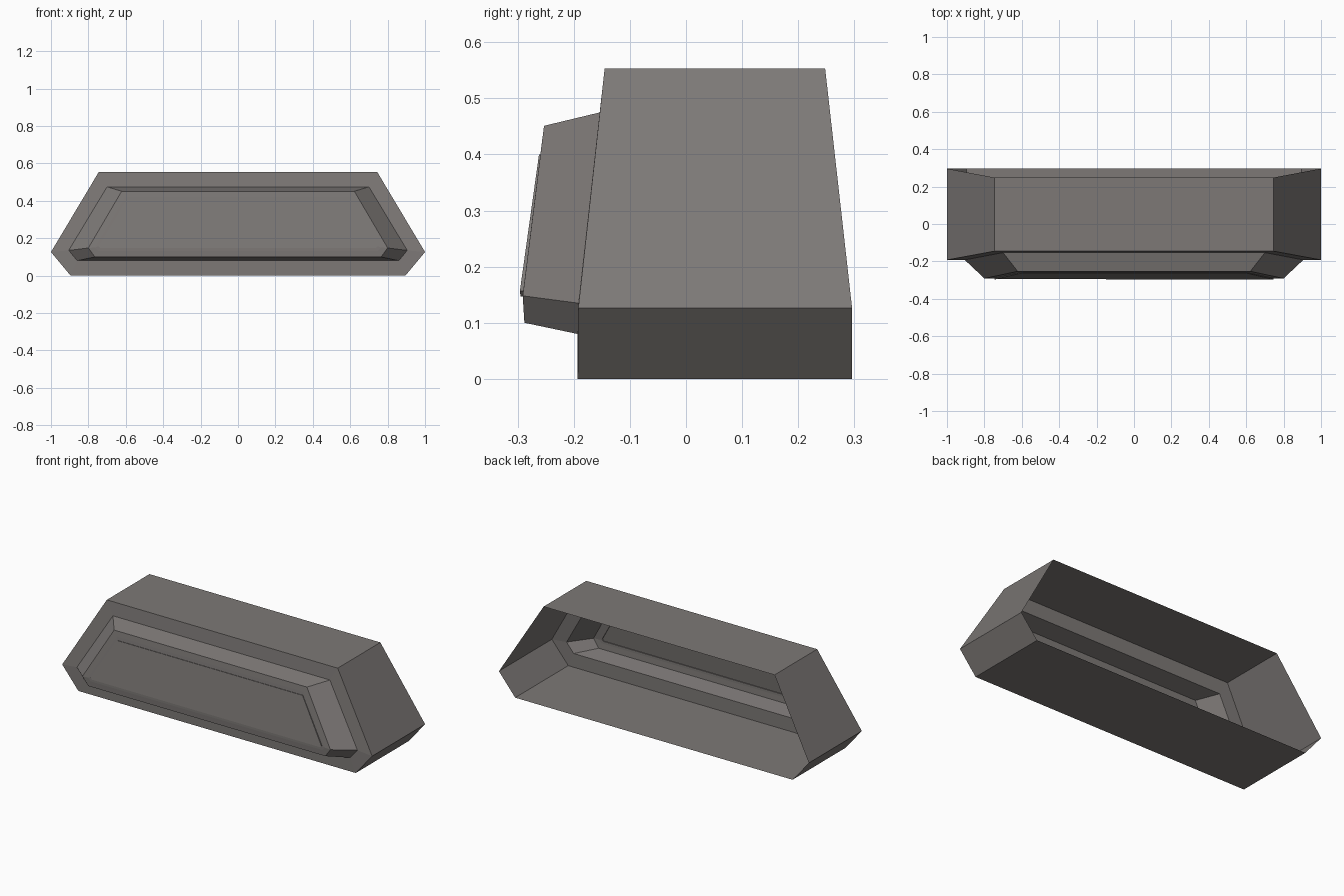
import bpy, bmesh

mat = bpy.data.materials.new("warm grey")
mat.diffuse_color = (0.205, 0.19, 0.183, 1)

# Each six-sided loop: (half width, y, z) for the top, widest and bottom corners
loops = [
    [(0.745, 0.248, 0.553), (1.00, 0.296, 0.126), (0.895, 0.296, 0.0)],       # open back rim
    [(0.745, -0.145, 0.553), (1.00, -0.192, 0.126), (0.895, -0.193, 0.0)],    # front rim
    [(0.700, -0.153, 0.475), (0.905, -0.192, 0.135), (0.860, -0.193, 0.08)],  # flat border
    [(0.622, -0.253, 0.451), (0.800, -0.291, 0.148), (0.765, -0.288, 0.10)],  # raised frame
    [(0.602, -0.257, 0.420), (0.765, -0.291, 0.150), (0.748, -0.290, 0.132)], # frame inner edge
    [(0.600, -0.259, 0.400), (0.745, -0.290, 0.157), (0.735, -0.290, 0.147)], # panel foot
    [(0.600, -0.262, 0.400), (0.745, -0.296, 0.157), (0.735, -0.295, 0.147)], # panel face
]

# Hollow casing, frame and panel as one lofted sheet, open at the back
bm = bmesh.new()
rings = []
for half in loops:
    pts = half + [(-x, y, z) for x, y, z in reversed(half)]
    rings.append([bm.verts.new(p) for p in pts])
for a, b in zip(rings, rings[1:]):
    for i in range(6):
        j = (i + 1) % 6
        bm.faces.new((a[i], a[j], b[j], b[i]))
bm.faces.new(rings[-1])
bmesh.ops.recalc_face_normals(bm, faces=bm.faces)
bm.faces.ensure_lookup_table()
if bm.faces[-1].normal.y > 0:      # panel must face the front
    bmesh.ops.reverse_faces(bm, faces=bm.faces)

mesh = bpy.data.meshes.new("casing")
bm.to_mesh(mesh)
bm.free()
mesh.materials.append(mat)
casing = bpy.data.objects.new("casing", mesh)
bpy.context.collection.objects.link(casing)
